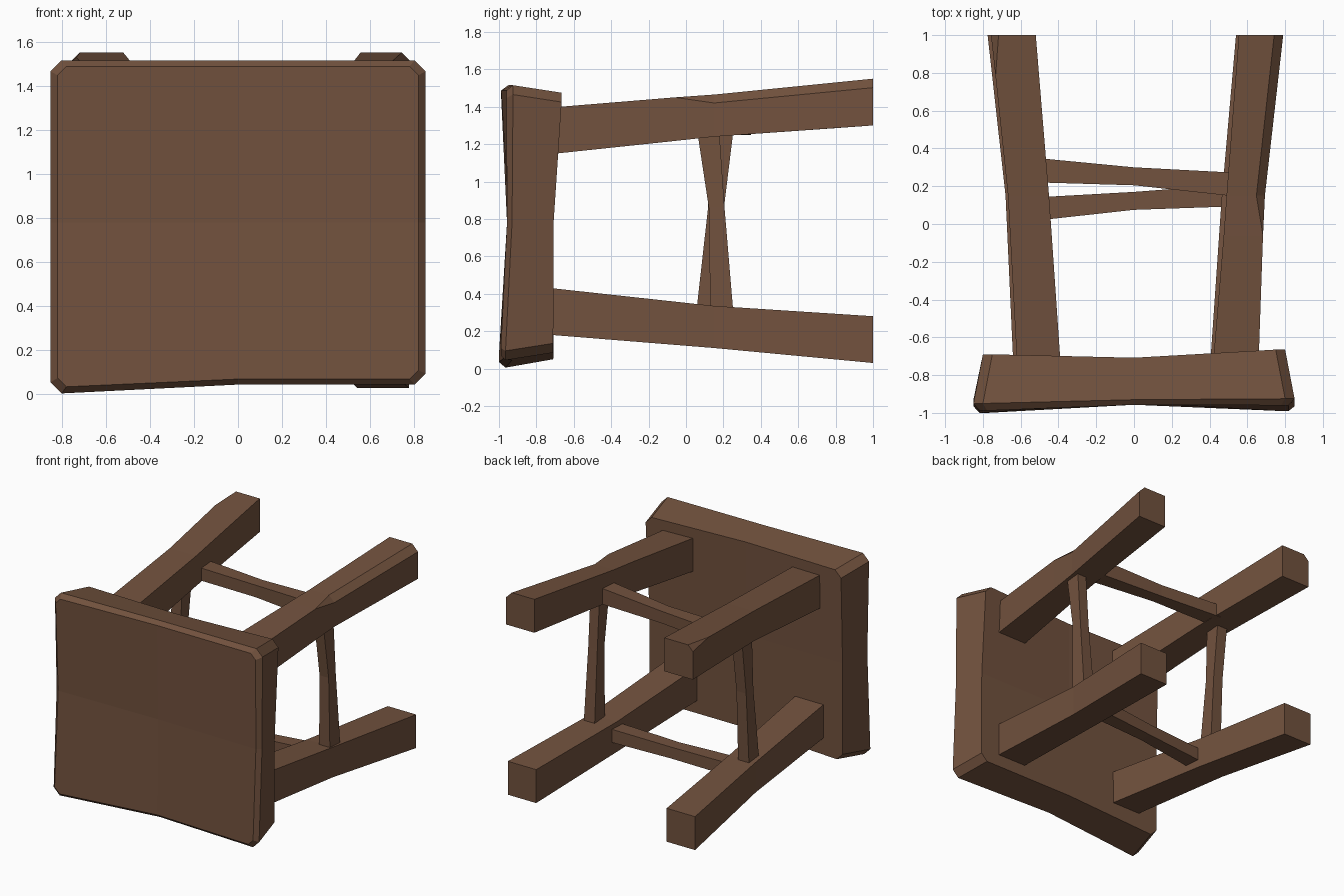
import bpy, bmesh

if "Cube" in bpy.data.objects:
    bpy.data.objects.remove(bpy.data.objects["Cube"])

wood = bpy.data.materials.new("brown wood")
wood.diffuse_color = (0.168, 0.084, 0.048, 1)
wood.use_nodes = True
wood.node_tree.nodes["Principled BSDF"].inputs["Base Color"].default_value = wood.diffuse_color


def make(name, bm):
    bmesh.ops.remove_doubles(bm, verts=bm.verts, dist=0.0005)
    bmesh.ops.recalc_face_normals(bm, faces=bm.faces)
    me = bpy.data.meshes.new(name)
    bm.to_mesh(me)
    bm.free()
    me.materials.append(wood)
    ob = bpy.data.objects.new(name, me)
    bpy.context.collection.objects.link(ob)


def bridge(bm, rings):
    vs = [[bm.verts.new(p) for p in r] for r in rings]
    n = len(vs[0])
    for a, b in zip(vs, vs[1:]):
        for i in range(n):
            j = (i + 1) % n
            bm.faces.new((a[i], a[j], b[j], b[i]))
    return vs


def loft(name, rings):
    bm = bmesh.new()
    vs = bridge(bm, rings)
    bm.faces.new(vs[0])
    bm.faces.new(vs[-1])
    make(name, bm)


# Seat: chamfered, slightly dished slab standing on edge
def seat_ring(w, zt, zl, zm, zr, y_tl, y_tr, y_bl, y_br, y_mid, c=0.05):
    return [(w, y_mid, 0.78), (w, y_tr, zt - c), (w - c, y_tr, zt),
            (0, y_mid, zt), (-w + c, y_tl, zt), (-w, y_tl, zt - c),
            (-w, y_mid, 0.78), (-w, y_bl, zl + c), (-w + c, y_bl, zl),
            (0, y_mid, zm), (w - c, y_br, zr), (w, y_br, zr + c)]


bm = bmesh.new()
rings = bridge(bm, [
    seat_ring(0.80, 1.475, 0.05, 0.085, 0.085, -0.69, -0.665, -0.71, -0.71, -0.708),
    seat_ring(0.85, 1.515, 0.005, 0.045, 0.045, -0.95, -0.925, -0.965, -0.965, -0.93),
    seat_ring(0.818, 1.487, 0.035, 0.07, 0.07, -0.988, -0.96, -1.0, -0.99, -0.957, 0.04)])
for ring, yc in ((rings[0], -0.71), (rings[-1], -0.945)):
    mid = bm.verts.new((0, yc, 0.78))
    for q in range(4):
        bm.faces.new([ring[(3 * q + k) % 12] for k in range(4)] + [mid])
make("seat", bm)


# Legs: bent square posts; stations are (y, inner x, outer x, z low, z high, chamfer)
def leg(name, stations):
    rings = []
    for y, xi, xo, z0, z1, c in stations:
        s = 1 if xo > 0 else -1
        rings.append([(xi, y, z0), (xo, y, z0), (xo, y, z1 - c),
                      (xo - s * c, y, z1), (xi, y, z1)])
    loft(name, rings)


leg("upper_right_leg", [(-0.72, 0.42, 0.66, 1.147, 1.396, 0),
                        (-0.06, 0.475, 0.683, 1.217, 1.45, 0),
                        (0.15, 0.49, 0.693, 1.24, 1.465, 0.045),
                        (1, 0.555, 0.79, 1.30, 1.55, 0.048)])
leg("upper_left_leg", [(-0.72, -0.39, -0.62, 1.147, 1.396, 0),
                       (0.15, -0.45, -0.667, 1.24, 1.465, 0),
                       (0.78, -0.502, -0.733, 1.284, 1.528, 0),
                       (1, -0.52, -0.757, 1.30, 1.55, 0.04)])
for name, s in (("lower_right_leg", 1), ("lower_left_leg", -1)):
    leg(name, [(-0.72, s * 0.405, s * 0.64, 0.18, 0.43, 0),
               (0.15, s * 0.465, s * 0.68, 0.11, 0.335, 0),
               (1, s * 0.54, s * 0.775, 0.03, 0.28, 0)])


# Crossbars between left and right legs: (x, y0, y1, z0, z1)
def crossbar(name, stations):
    loft(name, [[(x, a, c), (x, b, c), (x, b, d), (x, a, d)]
                for x, a, b, c, d in stations])


crossbar("upper_crossbar", [(-0.50, 0.22, 0.348, 1.25, 1.345),
                            (0, 0.205, 0.30, 1.255, 1.345),
                            (0.53, 0.147, 0.272, 1.25, 1.37)])
crossbar("lower_crossbar", [(-0.50, 0.02, 0.142, 0.17, 0.265),
                            (0, 0.075, 0.17, 0.19, 0.275),
                            (0.52, 0.093, 0.21, 0.20, 0.30)])


# Side bars between upper and lower legs: (z, x0, x1, y0, y1)
def sidebar(name, stations):
    loft(name, [[(a, c, z), (b, c, z), (b, d, z), (a, d, z)]
                for z, a, b, c, d in stations])


sidebar("right_sidebar", [(0.30, 0.58, 0.67, 0.13, 0.253),
                          (0.86, 0.59, 0.665, 0.122, 0.206),
                          (1.27, 0.59, 0.665, 0.06, 0.178)])
sidebar("left_sidebar", [(0.30, -0.645, -0.555, 0.055, 0.175),
                         (0.86, -0.64, -0.56, 0.118, 0.203),
                         (1.27, -0.64, -0.555, 0.135, 0.253)])
